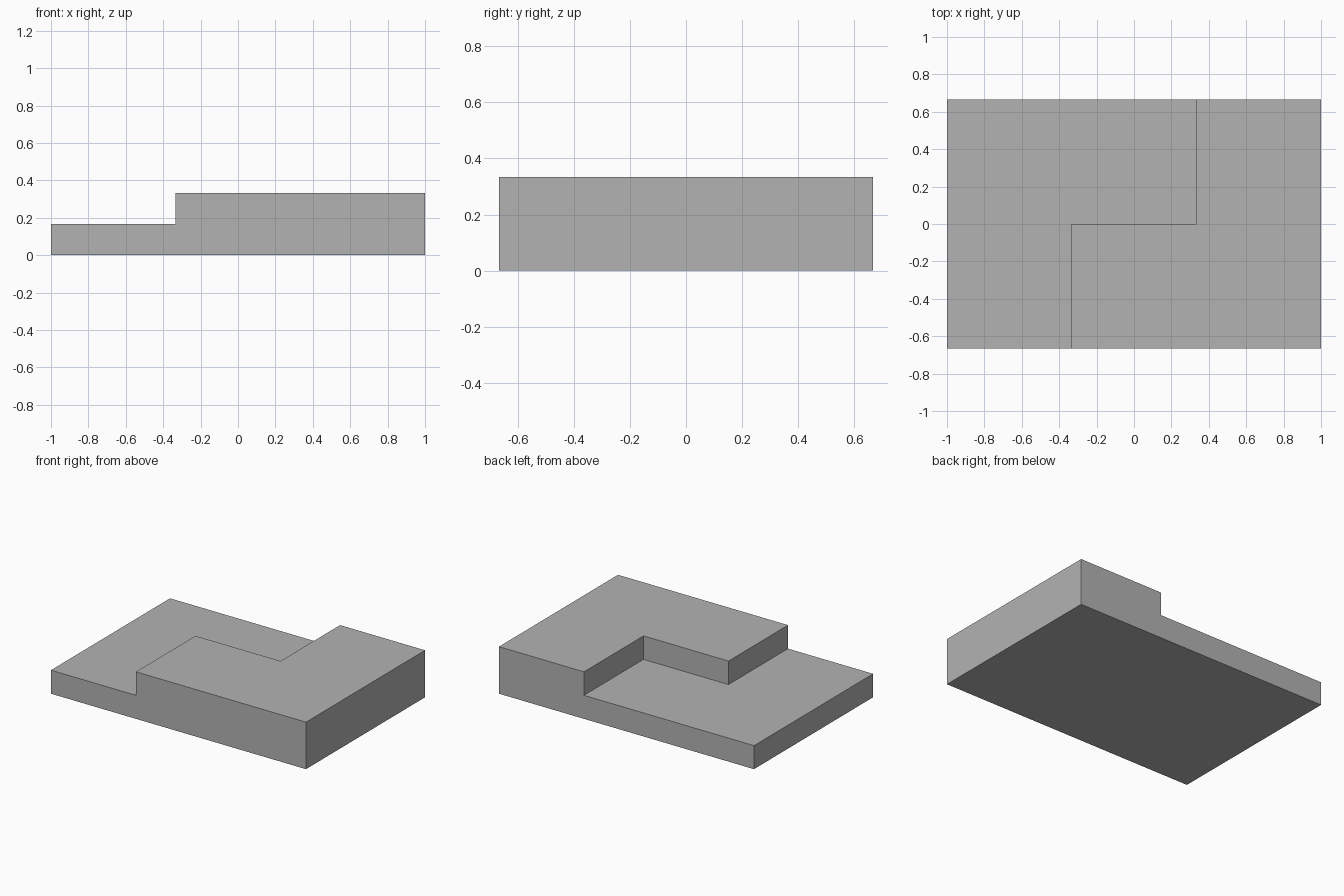
import bpy
import bmesh
import math
from mathutils import Vector

cube = bpy.data.objects.get("Cube")
if cube:
    bpy.data.objects.remove(cube, do_unlink=True)

X, Y = 1.0, 2 / 3       # half width and half depth
STEP_X = 1 / 3          # where the step line jogs
LAYER = 1 / 6           # height of each layer

# Plain grey material
grey = bpy.data.materials.new("plain_grey")
grey.use_nodes = True
color = (0.45, 0.45, 0.45, 1)
grey.diffuse_color = color
grey.node_tree.nodes["Principled BSDF"].inputs["Base Color"].default_value = color

bm = bmesh.new()


def raise_faces(faces, height):
    """Extrude faces upward and return the new top faces."""
    result = bmesh.ops.extrude_face_region(bm, geom=faces)["geom"]
    verts = [g for g in result if isinstance(g, bmesh.types.BMVert)]
    bmesh.ops.translate(bm, verts=verts, vec=Vector((0, 0, height)))
    return [g for g in result if isinstance(g, bmesh.types.BMFace)]


# Footprint split in two along the jogged step line
step = [bm.verts.new((x, y, 0)) for x, y in
        ((-STEP_X, -Y), (-STEP_X, 0), (STEP_X, 0), (STEP_X, Y))]
right = [bm.verts.new((-X, y, 0)) for y in (Y, -Y)]
left = [bm.verts.new((X, y, 0)) for y in (Y, -Y)]
low = bm.faces.new(step + right)
high = bm.faces.new(step + left)
bmesh.ops.recalc_face_normals(bm, faces=bm.faces[:])

# Raise the whole base, then the half on the +x side once more
tops = raise_faces([low, high], LAYER)
upper = max(tops, key=lambda f: f.calc_center_median().x)
raise_faces([upper], LAYER)

# Merge coplanar faces into clean flat sides
bmesh.ops.recalc_face_normals(bm, faces=bm.faces[:])
bmesh.ops.dissolve_limit(bm, angle_limit=math.radians(1),
                         verts=bm.verts[:], edges=bm.edges[:])
bmesh.ops.recalc_face_normals(bm, faces=bm.faces[:])

mesh = bpy.data.meshes.new("stepped_block")
bm.to_mesh(mesh)
bm.free()
mesh.materials.append(grey)
block = bpy.data.objects.new("stepped_block", mesh)
bpy.context.collection.objects.link(block)
